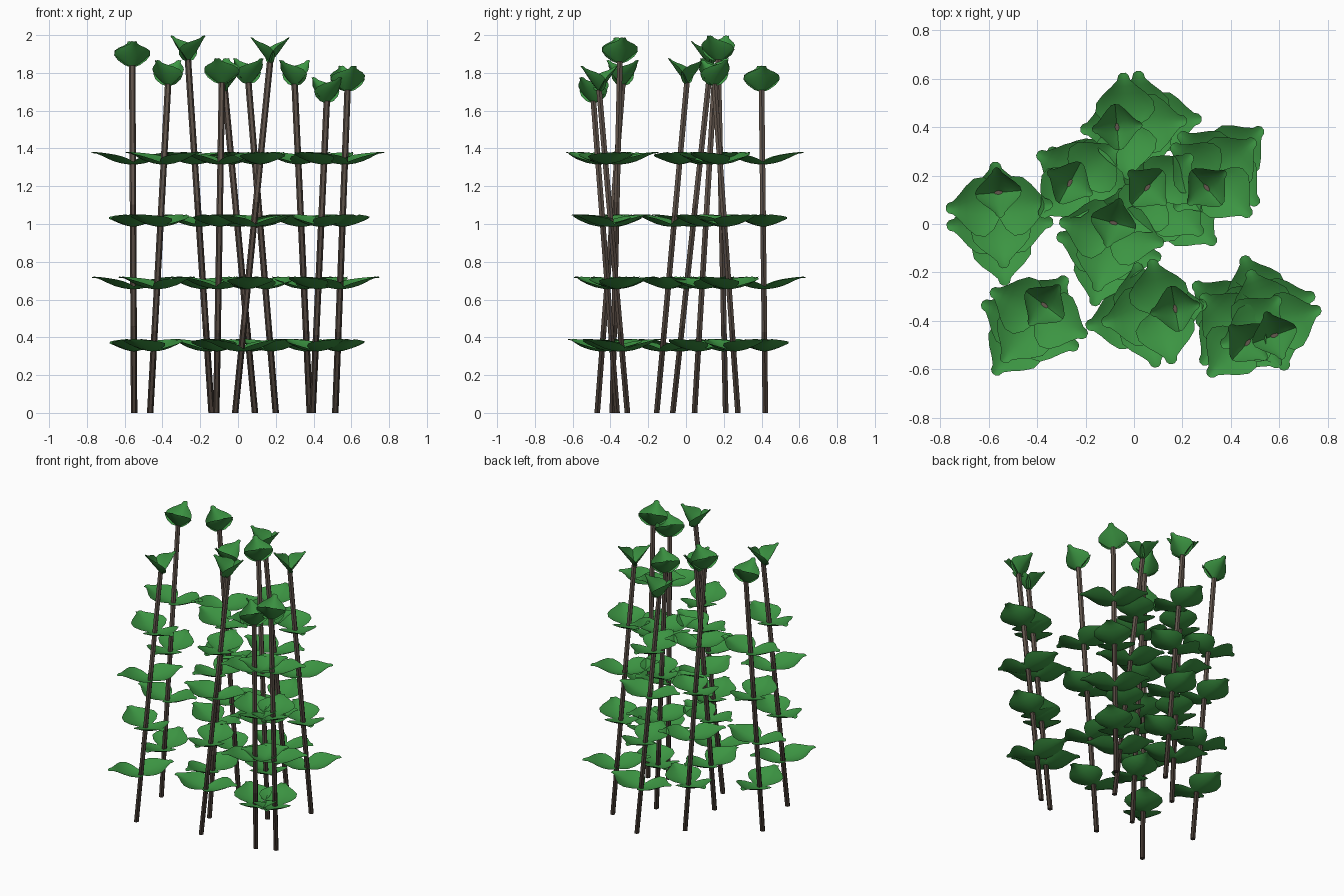
import bpy, bmesh, math
from mathutils import Vector, Matrix

if "Cube" in bpy.data.objects:
    bpy.data.objects.remove(bpy.data.objects["Cube"])

def mat(name, c):
    m = bpy.data.materials.new(name)
    m.diffuse_color = (*c, 1)
    m.use_nodes = True
    m.node_tree.nodes["Principled BSDF"].inputs["Base Color"].default_value = m.diffuse_color
    return m

GREEN = mat("leaf green", (0.045, 0.30, 0.055))
BARK = [mat("dark bark", (0.055, 0.040, 0.031)),
        mat("mid bark", (0.085, 0.063, 0.050)),
        mat("light bark", (0.125, 0.094, 0.075))]

# plants: base x, y, top x, y, z, angle of odd leaf pairs, angle of even pairs
PLANTS = [
    (-0.55, -0.07, -0.56, 0.13, 1.83, 95, 2),
    (-0.465, -0.47, -0.37, -0.335, 1.73, 53, -25),
    (-0.14, 0.21, -0.265, 0.17, 1.86, -28, 43),
    (-0.115, -0.155, -0.085, 0.005, 1.74, 75, -12),
    (-0.015, -0.39, 0.17, -0.35, 1.85, 10, 101),
    (0.09, 0.42, -0.07, 0.40, 1.70, 5, 93),
    (0.20, 0.045, 0.055, 0.15, 1.74, -42, 48),
    (0.38, 0.275, 0.30, 0.15, 1.73, 41, -42),
    (0.395, -0.365, 0.47, -0.49, 1.64, -42, 48),
    (0.515, -0.31, 0.58, -0.46, 1.70, 110, 20),
]
LEVELS = [0.325, 0.655, 0.985, 1.315]

# leaf stations: distance out, half width, rise
LEAF = [(0.0, 0.05, 0.0), (0.025, 0.095, 0.001), (0.06, 0.123, 0.006),
        (0.10, 0.118, 0.017), (0.135, 0.088, 0.032), (0.165, 0.052, 0.047),
        (0.19, 0.027, 0.057), (0.21, 0.021, 0.06), (0.22, 0.009, 0.06)]
COLS = 8

def add_leaf(bm, M, size, rise, cup):
    rows = []
    for s, w, h in LEAF:
        row = []
        for i in range(COLS + 1):
            u = i / COLS * 2 - 1
            z = h * rise + cup * w * abs(u) ** 1.6
            row.append(bm.verts.new(M @ (Vector((s, u * w, z)) * size)))
        rows.append(row)
    for a, b in zip(rows, rows[1:]):
        for i in range(COLS):
            bm.faces.new((a[i], b[i], b[i + 1], a[i + 1]))

def leaf_pair(name, pos, angle, size=1.0, tilt=0, rise=1.0, cup=0.3):
    bm = bmesh.new()
    for k in (0, 180):
        M = (Matrix.Translation(pos) @ Matrix.Rotation(math.radians(angle + k), 4, 'Z')
             @ Matrix.Rotation(math.radians(-tilt), 4, 'Y'))
        add_leaf(bm, M, size, rise, cup)
    finish(bm, name, [GREEN], True)

def finish(bm, name, mats, smooth):
    me = bpy.data.meshes.new(name)
    bm.to_mesh(me)
    bm.free()
    for m in mats:
        me.materials.append(m)
    for p in me.polygons:
        p.use_smooth = smooth
    ob = bpy.data.objects.new(name, me)
    bpy.context.collection.objects.link(ob)
    return ob

def stem(name, a, b, r=0.017, sides=6):
    bm = bmesh.new()
    cuts = [0, 0.25, 0.6, 1]
    rings = []
    for t in cuts:
        c = a.lerp(b, t)
        rings.append([bm.verts.new(c + Vector((r * math.cos(q), r * math.sin(q), 0)))
                      for q in (math.tau * i / sides for i in range(sides))])
    for k in range(3):
        for i in range(sides):
            j = (i + 1) % sides
            f = bm.faces.new((rings[k][i], rings[k][j], rings[k + 1][j], rings[k + 1][i]))
            f.material_index = k
    bm.faces.new(rings[0][::-1])
    bm.faces.new(rings[-1]).material_index = 2
    finish(bm, name, BARK, False)

for n, (x0, y0, x1, y1, z1, odd, even) in enumerate(PLANTS, 1):
    a, b = Vector((x0, y0, 0)), Vector((x1, y1, z1 + 0.01))
    stem(f"stem_{n}", a, b)
    # crossed leaf pairs up the stem
    for k, z in enumerate(LEVELS):
        leaf_pair(f"leaf_pair_{n}_{k + 1}", a.lerp(b, z / b.z), even if k % 2 else odd)
    # upright leaf pair closing the tip
    leaf_pair(f"tip_bud_{n}", Vector((x1, y1, z1)), odd, 0.78, 50, 0.15, 0.45)
